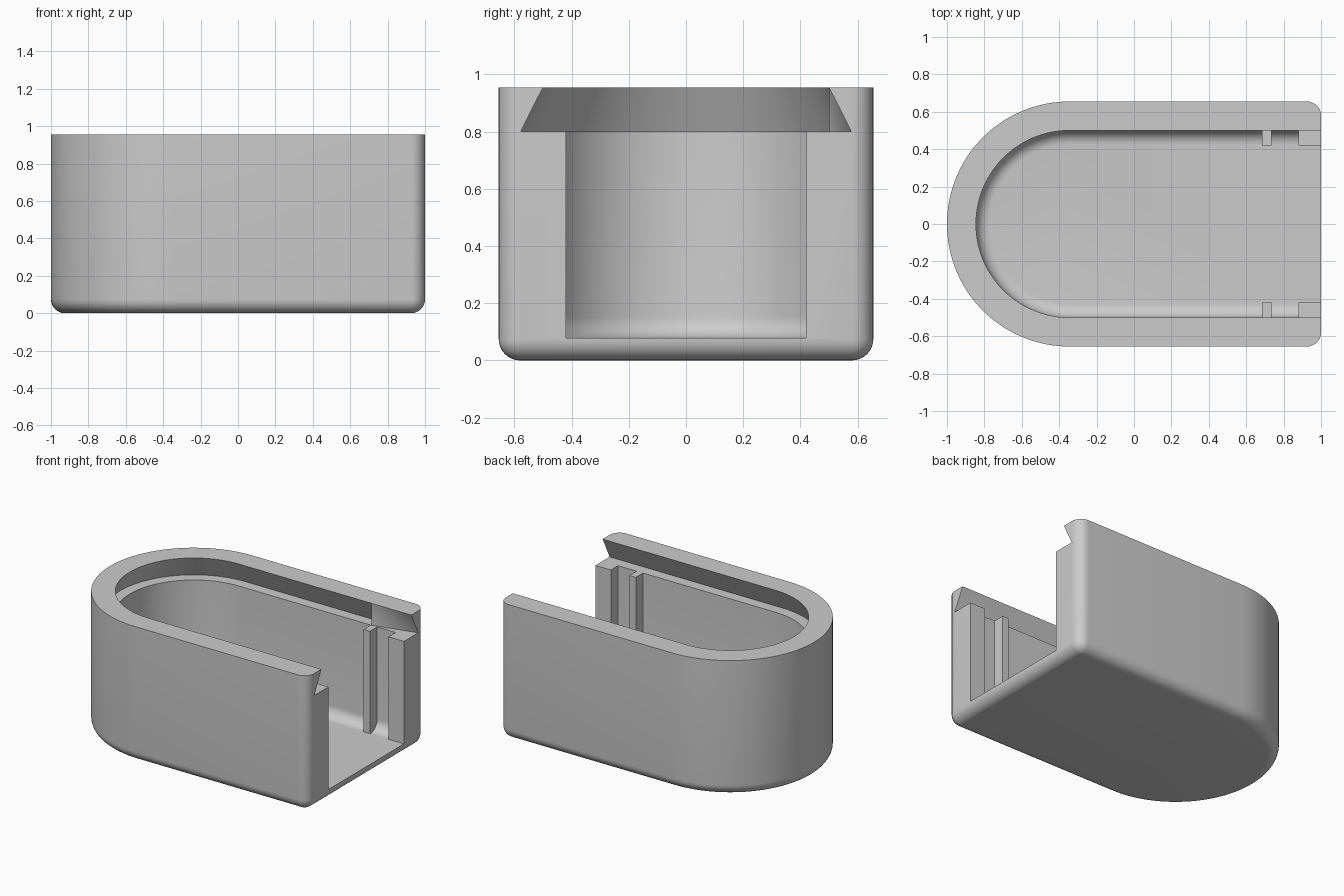
import bpy, bmesh
from math import sin, cos, pi, radians

if "Cube" in bpy.data.objects:
    bpy.data.objects.remove(bpy.data.objects["Cube"])

HALF, TOP, LEDGE, FLOOR, ROUND = 0.655, 0.955, 0.80, 0.078, 0.075
ARC_X = HALF - 1.0
CAVITY, SLOT = 0.5, 0.578

grey = bpy.data.materials.new("plain grey")
grey.use_nodes = True
grey.diffuse_color = (0.6, 0.6, 0.6, 1)
grey.node_tree.nodes["Principled BSDF"].inputs["Base Color"].default_value = (0.6, 0.6, 0.6, 1)


def arch(half, end, corner=0.0):
    """Outline with a round left end and a square or rounded right end."""
    pts = [(ARC_X + half * cos(a), half * sin(a))
           for a in (pi / 2 + pi * i / 48 for i in range(49))]
    for side in (-1, 1):
        for i in range(9):
            a = pi / 16 * (i if side > 0 else i - 8)
            pts.append((end - corner + corner * cos(a),
                        side * (half - corner) + corner * sin(a)))
    return pts


def loft(name, rings):
    """Solid through a stack of (outline, height) rings."""
    bm = bmesh.new()
    loops = [[bm.verts.new((x, y, z)) for x, y in pts] for pts, z in rings]
    for low, high in zip(loops, loops[1:]):
        for i in range(len(low)):
            bm.faces.new((low[i - 1], low[i], high[i], high[i - 1]))
    bm.faces.new(loops[0][::-1])
    bm.faces.new(loops[-1])
    bmesh.ops.remove_doubles(bm, verts=bm.verts, dist=1e-5)
    bmesh.ops.recalc_face_normals(bm, faces=bm.faces)
    mesh = bpy.data.meshes.new(name)
    bm.to_mesh(mesh)
    bm.free()
    mesh.materials.append(grey)
    obj = bpy.data.objects.new(name, mesh)
    bpy.context.collection.objects.link(obj)
    return obj


def prism(name, pts, low, high):
    return loft(name, [(pts, low), (pts, high)])


def cut(target, cutter):
    mod = target.modifiers.new("cut", "BOOLEAN")
    mod.operation, mod.solver, mod.object = "DIFFERENCE", "EXACT", cutter
    bpy.context.view_layer.objects.active = target
    bpy.ops.object.modifier_apply(modifier=mod.name)
    bpy.data.objects.remove(cutter)


def fillet(radius, steps=8):
    """Pairs of inset and rise along a quarter round."""
    angles = [pi / 2 * i / steps for i in range(steps + 1)]
    return [(radius * (1 - sin(a)), radius * (1 - cos(a))) for a in angles]


# Outer shell with rounded bottom and open-end corners
body = loft("box_body",
            [(arch(HALF - d, 1 - d, ROUND - d), z) for d, z in fillet(ROUND)]
            + [(arch(HALF, 1, ROUND), TOP)])

# Inner cavity, open at the right end, with guide ribs left standing
cavity = loft("cavity_cutter",
              [(arch(CAVITY - d, 1.2), FLOOR + z) for d, z in fillet(ROUND)]
              + [(arch(CAVITY, 1.2), LEDGE + 0.05)])
for side in (-1, 1):
    for x0, x1 in ((0.685, 0.735), (0.88, 1.3)):
        y0, y1 = side * 0.42, side * 0.6
        cut(cavity, prism("rib", [(x0, y0), (x1, y0), (x1, y1), (x0, y1)], -0.1, 1.1))
cut(body, cavity)

# Undercut lid slot, narrowing upward, with a small catch on one side
slope = (SLOT - CAVITY) / (TOP - LEDGE)
slot = loft("slot_cutter", [(arch(SLOT, 1.2), LEDGE),
                            (arch(CAVITY - slope * 0.05, 1.2), TOP + 0.05)])
cut(slot, prism("catch", [(0.69, CAVITY), (1.0, SLOT), (0.69, 0.7)], 0.7, 1.1))
cut(body, slot)

# Smooth shading with crisp edges
bpy.ops.object.select_all(action="DESELECT")
body.select_set(True)
bpy.context.view_layer.objects.active = body
bpy.ops.object.shade_smooth_by_angle(angle=radians(30))
